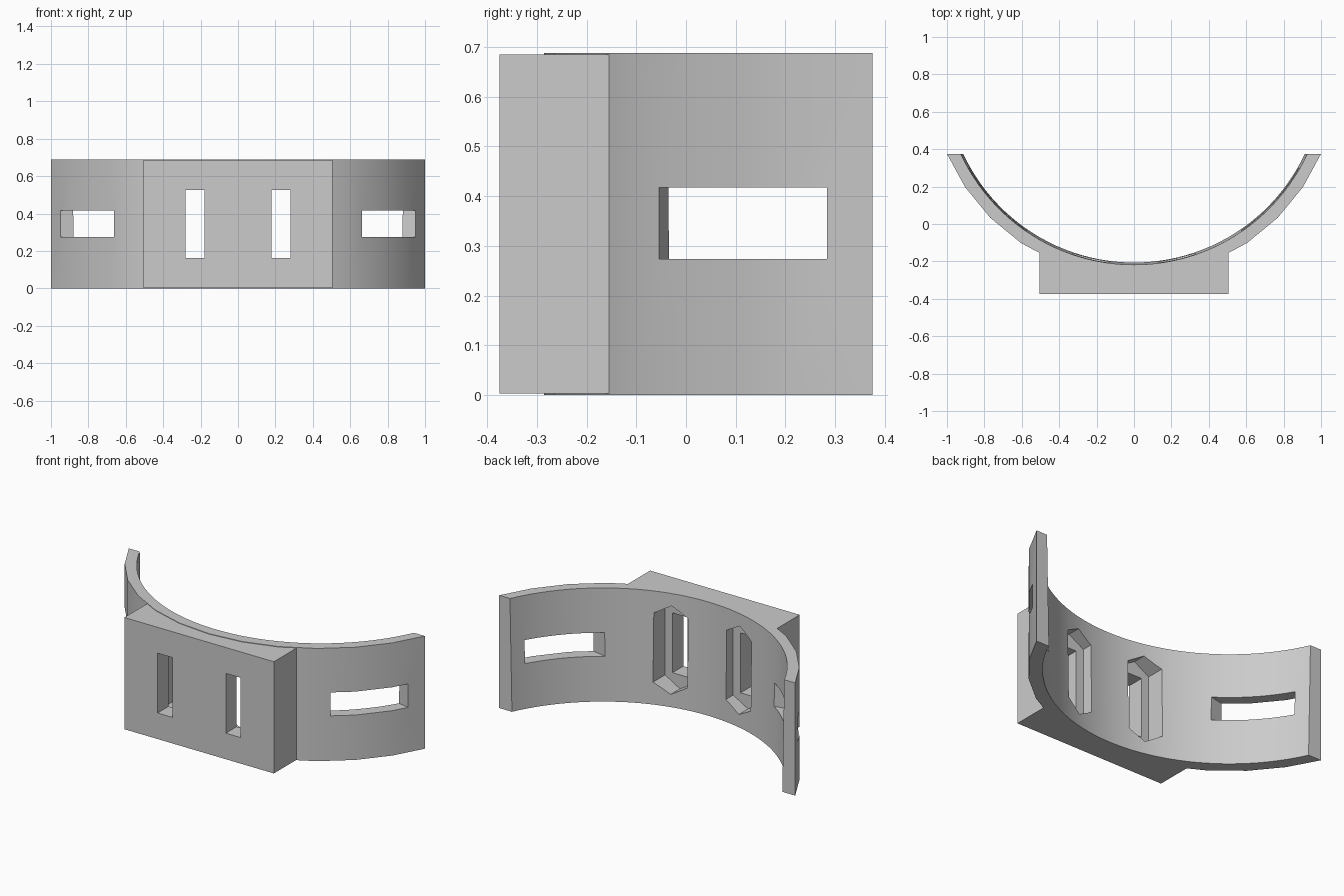
import bpy
import bmesh
from math import sin, cos, radians, asin, degrees, sqrt
from mathutils import Matrix, Vector

cube = bpy.data.objects.get("Cube")
if cube:
    bpy.data.objects.remove(cube, do_unlink=True)

CENTRE_Y = 0.802
OUTER_R = 1.087
BACK_Y = 0.375
HEIGHT = 0.688

grey = bpy.data.materials.new("plain_grey")
grey.use_nodes = True
grey.diffuse_color = (0.6, 0.6, 0.6, 1)
grey.node_tree.nodes["Principled BSDF"].inputs["Base Color"].default_value = (0.6, 0.6, 0.6, 1)


def loft(name, start, end):
    """Closed solid between two matching loops of 3D points."""
    bm = bmesh.new()
    a = [bm.verts.new(p) for p in start]
    b = [bm.verts.new(p) for p in end]
    bm.faces.new(a)
    bm.faces.new(b)
    n = len(a)
    for i in range(n):
        j = (i + 1) % n
        bm.faces.new((a[i], a[j], b[j], b[i]))
    bmesh.ops.recalc_face_normals(bm, faces=bm.faces)
    mesh = bpy.data.meshes.new(name)
    bm.to_mesh(mesh)
    bm.free()
    mesh.materials.append(grey)
    obj = bpy.data.objects.new(name, mesh)
    bpy.context.collection.objects.link(obj)
    return obj


def box(name, low, high, turn=0):
    """Box between two corners, turned about the z axis."""
    rot = Matrix.Rotation(radians(turn), 3, "Z")
    corners = [(low[0], low[1]), (high[0], low[1]), (high[0], high[1]), (low[0], high[1])]
    return loft(name, [rot @ Vector((x, y, low[2])) for x, y in corners],
                [rot @ Vector((x, y, high[2])) for x, y in corners])


def combine(target, other, operation):
    """Apply a boolean and discard the helper."""
    mod = target.modifiers.new(operation.lower(), "BOOLEAN")
    mod.operation = operation
    mod.solver = "EXACT"
    mod.object = other
    other.hide_render = True
    bpy.context.view_layer.objects.active = target
    bpy.ops.object.modifier_apply(modifier=mod.name)
    bpy.data.objects.remove(other, do_unlink=True)


def arc(radius, half_angle, steps):
    """Arc points from right to left about the curve's centre."""
    angles = [half_angle * (1 - 2 * i / steps) for i in range(steps + 1)]
    return [(radius * sin(radians(t)), CENTRE_Y - radius * cos(radians(t))) for t in angles]


def band_loop(inner_r, z):
    end_x = sqrt(inner_r ** 2 - (CENTRE_Y - BACK_Y) ** 2)
    inner = arc(inner_r, degrees(asin(end_x / inner_r)), 48)
    outer = [(1, BACK_Y)] + arc(OUTER_R, 56.25, 10) + [(-1, BACK_Y)]
    return [(x, y, z) for x, y in outer + inner[::-1]]


# Curved band: coarse outside, fine and slightly tapered inside
band = loft("curved_bracket", band_loop(1.008, 0), band_loop(1.02, HEIGHT))

# Flat-fronted mounting block, its back buried in the band
mid_r = 1.05
block_loop = [(-0.505, -0.375), (0.505, -0.375)]
block_loop += arc(mid_r, degrees(asin(0.505 / mid_r)), 16)
block = loft("mounting_block", [(x, y, 0.003) for x, y in block_loop],
             [(x, y, 0.685) for x, y in block_loop])
combine(band, block, "UNION")

for side in (-1, 1):
    # Narrow upright slot through the block
    x = side * 0.23
    combine(band, box("slot_cutter", (x - 0.05, -0.5, 0.162), (x + 0.05, 0.2, 0.527)), "DIFFERENCE")

    # Wider recess behind it with pointed ends
    hexagon = [(0.1, 0.21), (0, 0.268), (-0.1, 0.21), (-0.1, -0.21), (0, -0.268), (0.1, -0.21)]
    recess = loft("recess_cutter", [(x + dx, -0.27, 0.345 + dz) for dx, dz in hexagon],
                  [(x + dx, 0.2, 0.345 + dz) for dx, dz in hexagon])
    combine(band, recess, "DIFFERENCE")

    # Slanted strap window in each arm
    u = sorted((side * 0.45, side * 1.2))
    window = box("strap_cutter", (u[0], 0.085, 0.274), (u[1], 0.475, 0.417), -12 * side)
    combine(band, window, "DIFFERENCE")

# Smooth the curves, keep the edges crisp
bpy.ops.object.select_all(action="DESELECT")
band.select_set(True)
bpy.context.view_layer.objects.active = band
bpy.ops.object.shade_smooth_by_angle(angle=radians(25))
